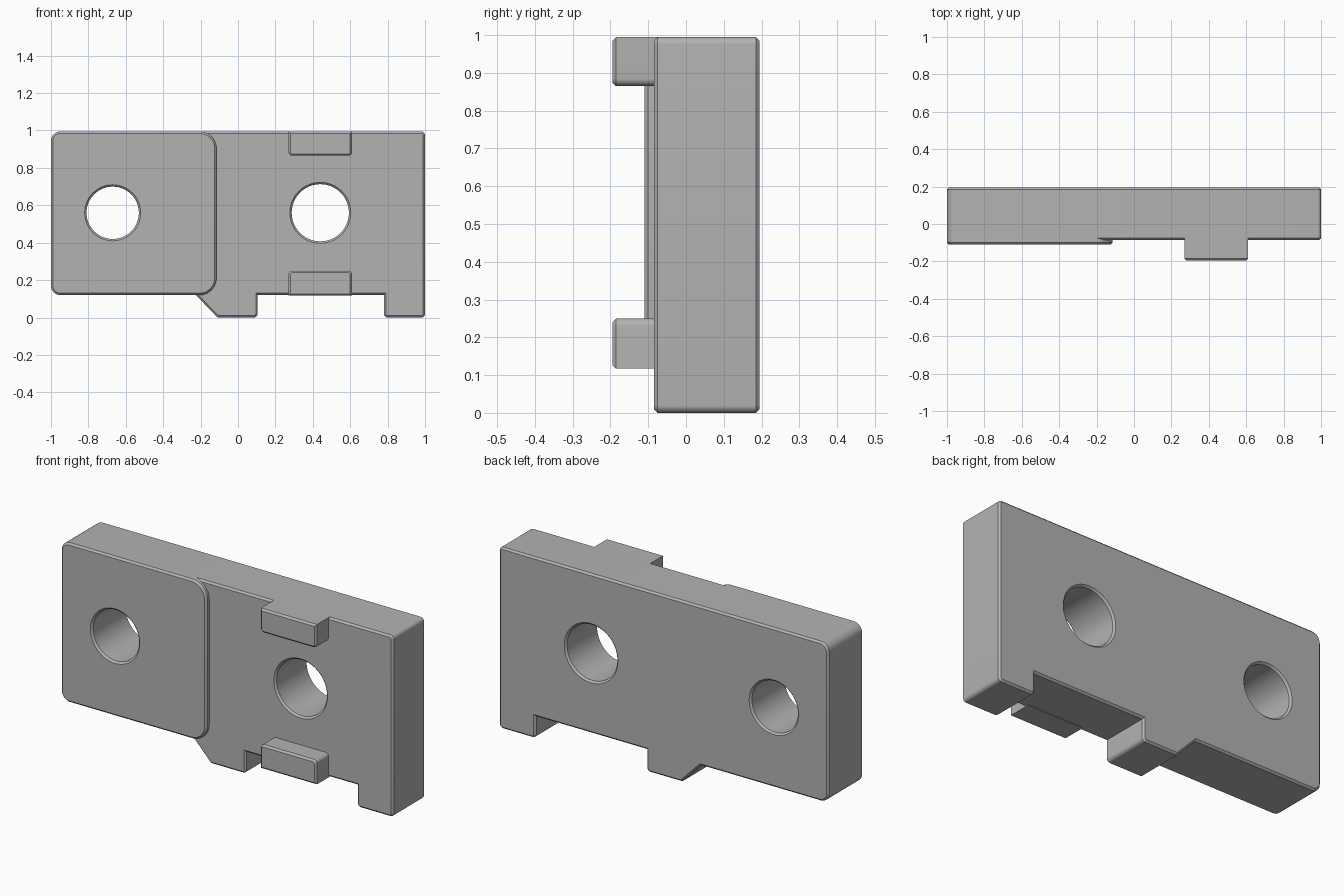
import bpy
import bmesh
from math import cos, sin, pi, radians
from mathutils import Vector

cube = bpy.data.objects.get("Cube")
if cube:
    bpy.data.objects.remove(cube, do_unlink=True)

# One plain grey for every part
grey = bpy.data.materials.new("plain grey")
grey.use_nodes = True
colour = (0.45, 0.45, 0.45, 1)
grey.diffuse_color = colour
grey.node_tree.nodes["Principled BSDF"].inputs["Base Color"].default_value = colour

CHAMFER = 0.01
BOTTOM, TOP = 0.12, 0.995
BACK = 0.195


def rounded(corners, steps=6):
    """Outline from (x, z, radius) corners, each rounded by its radius."""
    points = []
    for i, (x, z, r) in enumerate(corners):
        p = Vector((x, z))
        if r == 0:
            points.append(p)
            continue
        a = (Vector(corners[i - 1][:2]) - p).normalized()
        b = (Vector(corners[(i + 1) % len(corners)][:2]) - p).normalized()
        half = a.angle(b) / 2
        reach = r * cos(half) / sin(half)
        centre = p + (a + b).normalized() * r / sin(half)
        start, end = p + a * reach - centre, p + b * reach - centre
        for k in range(steps + 1):
            arm = start.lerp(end, k / steps).normalized() * r
            points.append(centre + arm)
    return points


def circle(x, z, r, count=48):
    return [Vector((x + r * cos(2 * pi * k / count), z + r * sin(2 * pi * k / count)))
            for k in range(count)]


def slab(name, outlines, front, back):
    """Chamfered plate between two depths; inner outlines become holes."""
    curve = bpy.data.curves.new(name, "CURVE")
    curve.dimensions = "2D"
    curve.fill_mode = "BOTH"
    curve.extrude = (back - front) / 2 - CHAMFER
    curve.bevel_depth = CHAMFER
    curve.bevel_resolution = 0
    curve.offset = -CHAMFER
    for outline in outlines:
        spline = curve.splines.new("POLY")
        spline.points.add(len(outline) - 1)
        for point, co in zip(spline.points, outline):
            point.co = (co.x, co.y, 0, 1)
        spline.use_cyclic_u = True
    obj = bpy.data.objects.new(name, curve)
    bpy.context.collection.objects.link(obj)
    bpy.ops.object.select_all(action="DESELECT")
    obj.select_set(True)
    bpy.context.view_layer.objects.active = obj
    bpy.ops.object.convert(target="MESH")
    obj = bpy.context.object

    # Stand the slab upright and weld its caps to its walls
    obj.rotation_euler = (radians(90), 0, 0)
    obj.location.y = (front + back) / 2
    bpy.ops.object.transform_apply(location=True, rotation=True, scale=True)
    bm = bmesh.new()
    bm.from_mesh(obj.data)
    bmesh.ops.remove_doubles(bm, verts=bm.verts, dist=0.0001)
    bmesh.ops.recalc_face_normals(bm, faces=bm.faces)
    bm.to_mesh(obj.data)
    bm.free()
    obj.data.materials.clear()
    obj.data.materials.append(grey)
    bpy.ops.object.shade_smooth_by_angle(angle=radians(30))
    return obj


small_hole = circle(-0.67, 0.56, 0.14)
large_hole = circle(0.44, 0.56, 0.153)

# Main plate with its two feet
plate = rounded([
    (-1, BOTTOM, 0.05), (-1, TOP, 0.05), (1, TOP, 0.02), (1, 0, 0.02),
    (0.78, 0, 0.02), (0.78, BOTTOM, 0), (0.105, BOTTOM, 0), (0.105, 0, 0.02),
    (-0.11, 0, 0.02), (-0.225, BOTTOM, 0)])
slab("main_plate", [plate, small_hole, large_hole], -0.085, BACK)

# Raised pad around the small hole
pad = rounded([(-1, BOTTOM, 0.05), (-1, TOP, 0.05),
               (-0.115, TOP, 0.09), (-0.115, BOTTOM, 0.09)])
slab("raised_pad", [pad, small_hole], -0.11, -0.06)

# Tabs above and below the large hole, rounded towards the middle
for name, outer, inner in (("upper_tab", TOP, 0.865), ("lower_tab", BOTTOM - 0.003, 0.25)):
    tab = rounded([(0.27, outer, 0), (0.27, inner, 0.02),
                   (0.61, inner, 0.02), (0.61, outer, 0)])
    slab(name, [tab], -BACK, -0.05)
